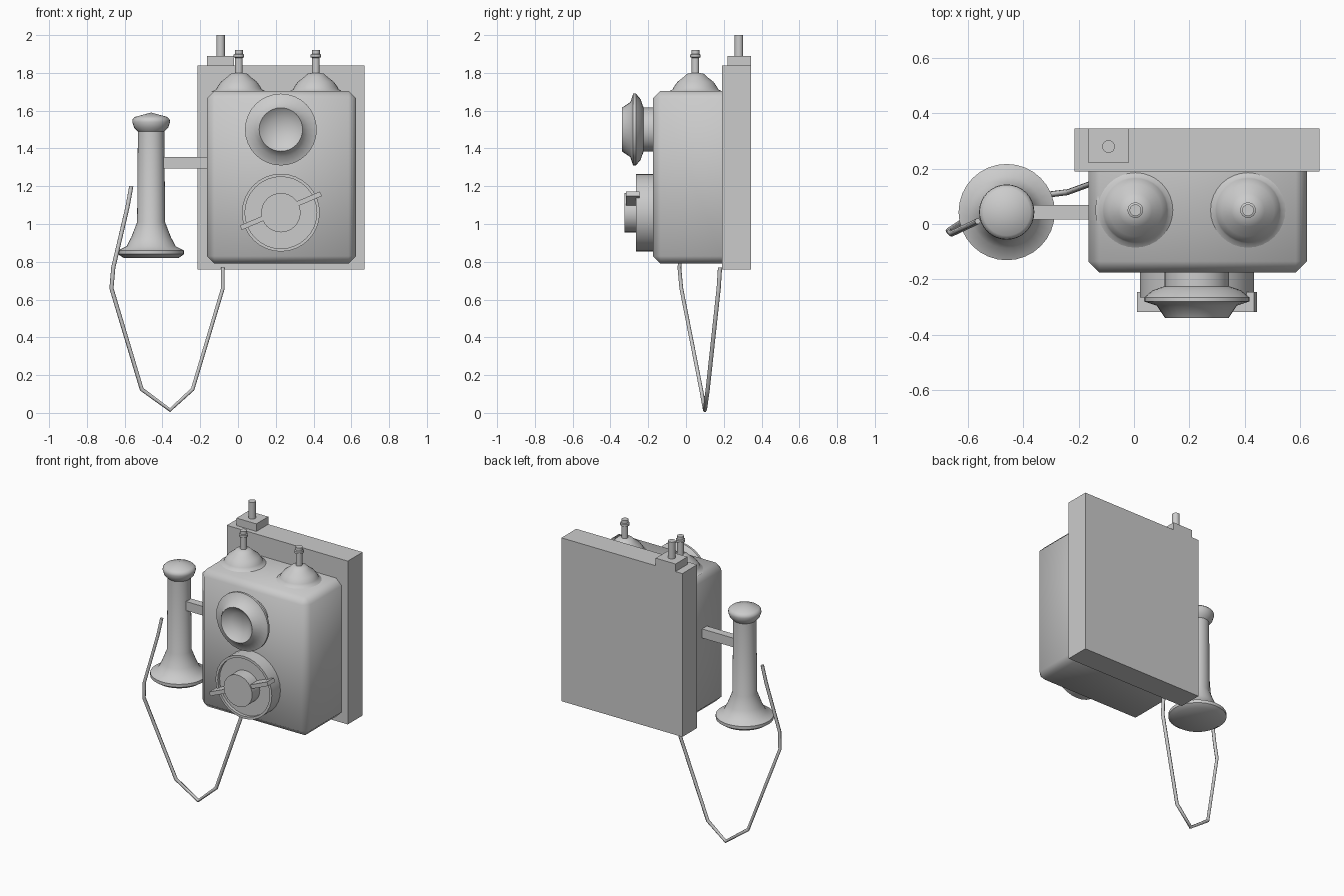
import bpy, bmesh, math
from mathutils import Matrix, Vector

cube = bpy.data.objects.get("Cube")
if cube:
    bpy.data.objects.remove(cube, do_unlink=True)

grey = bpy.data.materials.new("plain_grey")
grey.use_nodes = True
COLOUR = (0.6, 0.6, 0.6, 1)
grey.diffuse_color = COLOUR
grey.node_tree.nodes["Principled BSDF"].inputs["Base Color"].default_value = COLOUR


def finish(name, bm, angle=None):
    """Turn a bmesh into a named object, optionally smooth by angle."""
    bmesh.ops.recalc_face_normals(bm, faces=bm.faces)
    mesh = bpy.data.meshes.new(name)
    bm.to_mesh(mesh)
    bm.free()
    mesh.materials.append(grey)
    ob = bpy.data.objects.new(name, mesh)
    bpy.context.collection.objects.link(ob)
    if angle:
        bpy.ops.object.select_all(action='DESELECT')
        ob.select_set(True)
        bpy.context.view_layer.objects.active = ob
        bpy.ops.object.shade_smooth_by_angle(angle=math.radians(angle))
    return ob


def box_mesh(lo, hi):
    bm = bmesh.new()
    lo, hi = Vector(lo), Vector(hi)
    size = Matrix.Diagonal((*(hi - lo), 1))
    bmesh.ops.create_cube(bm, size=1, matrix=Matrix.Translation((lo + hi) / 2) @ size)
    return bm


def lathe(name, profile, place, forward=False, steps=32):
    """Spin (radius, height) points; forward points the axis to the front."""
    bm = bmesh.new()
    verts = [bm.verts.new((r, 0, h)) for r, h in profile]
    edges = [bm.edges.new(pair) for pair in zip(verts, verts[1:])]
    bmesh.ops.spin(bm, geom=verts + edges, cent=(0, 0, 0), axis=(0, 0, 1),
                   angle=math.tau, steps=steps)
    bmesh.ops.remove_doubles(bm, verts=bm.verts, dist=0.0005)
    turn = Matrix.Rotation(math.pi / 2 if forward else 0, 4, 'X')
    bm.transform(Matrix.Translation(place) @ turn)
    return finish(name, bm, 40)


# Wall board with its hanging block and pin
finish("back_board", box_mesh((-0.215, 0.19, 0.76), (0.67, 0.345, 1.84)))
finish("pin_block", box_mesh((-0.165, 0.22, 1.84), (-0.02, 0.345, 1.89)))
lathe("pin", [(0, 0), (0.023, 0), (0.023, 0.11), (0, 0.11)], (-0.092, 0.28, 1.89), steps=24)

# Main case, chamfered everywhere except against the board
bm = box_mesh((-0.165, -0.175, 0.79), (0.625, 0.19, 1.705))
front_edges = [e for e in bm.edges if min(v.co.y for v in e.verts) < 0]
bmesh.ops.bevel(bm, geom=front_edges, offset=0.04, segments=1, affect='EDGES')
finish("case", bm, 50)

# Two bells with stems
bell = [(0, 0), (0.145, 0), (0.12, 0.013), (0.115, 0.025), (0.095, 0.053),
        (0.06, 0.08), (0.045, 0.095), (0.02, 0.1), (0.02, 0.18), (0.028, 0.183),
        (0.028, 0.197), (0.021, 0.2), (0.021, 0.22), (0, 0.22)]
for side, x in (("right", 0.005), ("left", 0.412)):
    lathe("bell_" + side, bell, (x, 0.05, 1.70))

# Mouthpiece with a funnel opening
lathe("mouthpiece",
      [(0, 0), (0.117, 0), (0.117, 0.05), (0.16, 0.065), (0.19, 0.09), (0.19, 0.105),
       (0.145, 0.12), (0.115, 0.165), (0.066, 0.125), (0, 0.125)],
      (0.227, -0.175, 1.5), True)

# Dial with thin rim, hub and winding handle
lathe("dial", [(0, 0), (0.206, 0), (0.206, 0.09), (0.19, 0.09), (0.19, 0.07), (0, 0.07)],
      (0.227, -0.175, 1.06), True)
lathe("dial_hub", [(0, 0), (0.104, 0), (0.104, 0.08), (0, 0.08)], (0.227, -0.245, 1.06), True)
bm = box_mesh((-0.23, -0.318, -0.013), (0.23, -0.245, 0.013))
bm.transform(Matrix.Translation((0.227, 0, 1.07)) @ Matrix.Rotation(math.radians(-23), 4, 'Y'))
finish("dial_handle", bm)

# Receiver hanging on its arm
lathe("receiver",
      [(0, 0), (0.145, 0), (0.174, 0.02), (0.174, 0.04), (0.13, 0.062), (0.105, 0.11),
       (0.074, 0.19), (0.07, 0.67), (0.09, 0.69), (0.1, 0.72), (0.098, 0.735),
       (0.085, 0.747), (0, 0.77)],
      (-0.46, 0.043, 0.82))
finish("receiver_arm", box_mesh((-0.4, 0.017, 1.295), (-0.16, 0.068, 1.355)))

# Hanging cord
path = [(-0.565, 0.01, 1.2), (-0.585, 0, 1.09), (-0.66, -0.035, 0.77), (-0.67, -0.025, 0.66),
        (-0.51, 0.08, 0.125), (-0.36, 0.1, 0.015), (-0.24, 0.115, 0.125),
        (-0.08, 0.173, 0.66), (-0.08, 0.18, 0.77)]
curve = bpy.data.curves.new("cord", 'CURVE')
curve.dimensions = '3D'
curve.bevel_depth = 0.011
curve.bevel_resolution = 1
curve.use_fill_caps = True
spline = curve.splines.new('POLY')
spline.points.add(len(path) - 1)
for point, co in zip(spline.points, path):
    point.co = (*co, 1)
curve.materials.append(grey)
bpy.context.collection.objects.link(bpy.data.objects.new("cord", curve))
